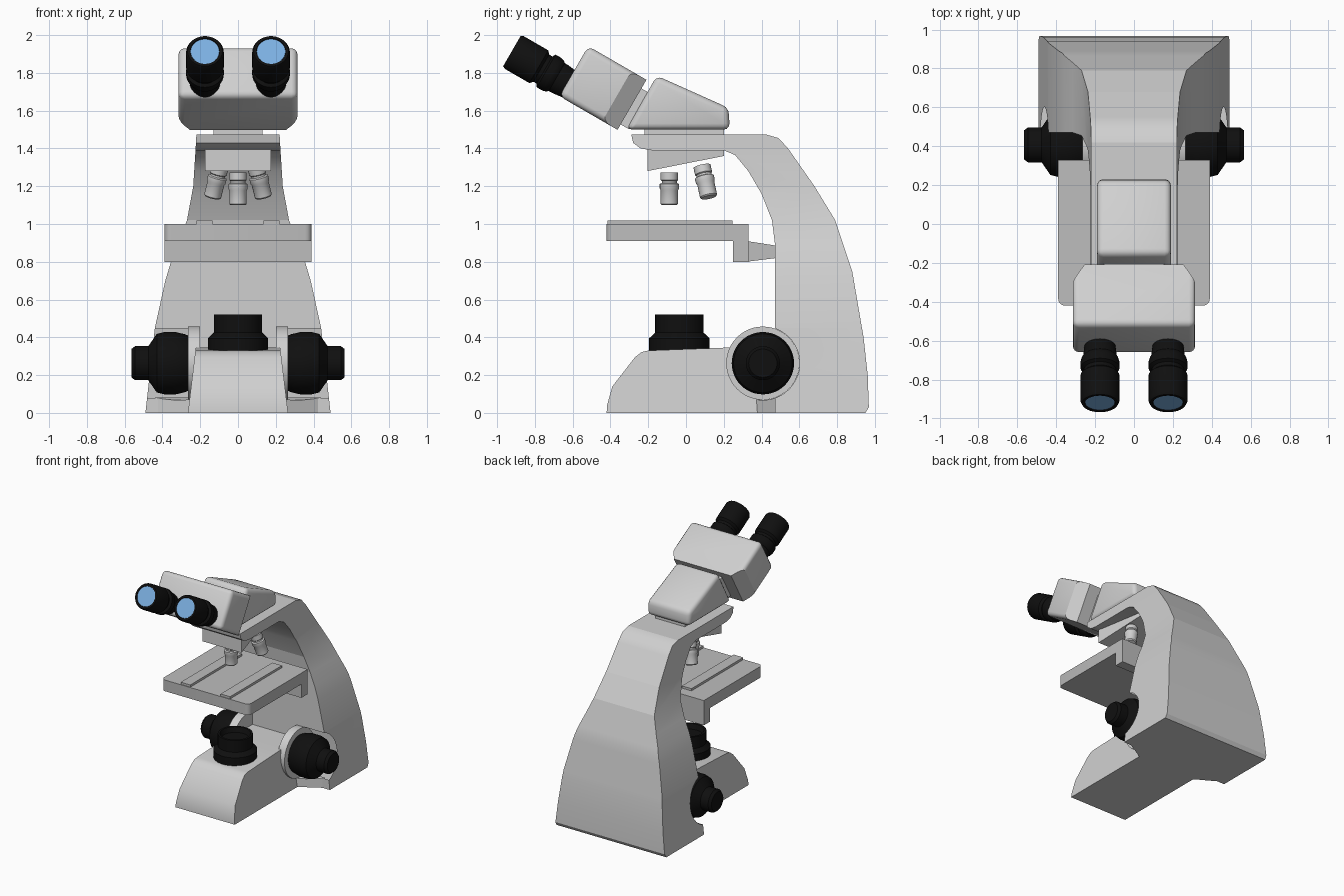
import bpy, bmesh
from math import sin, cos, pi, radians
from mathutils import Vector, Matrix

if "Cube" in bpy.data.objects:
    bpy.data.objects.remove(bpy.data.objects["Cube"])


def material(name, rgb):
    m = bpy.data.materials.new(name)
    m.use_nodes = True
    m.diffuse_color = (*rgb, 1)
    bsdf = next(n for n in m.node_tree.nodes if n.type == 'BSDF_PRINCIPLED')
    bsdf.inputs["Base Color"].default_value = (*rgb, 1)
    return m


BODY = material("light grey body", (0.63, 0.63, 0.63))
STAGE = material("mid grey stage", (0.51, 0.51, 0.51))
BLACK = material("black plastic", (0.005, 0.005, 0.005))
GLASS = material("blue glass", (0.2, 0.43, 0.75))


def finish(name, bm, mat, matrix=Matrix()):
    bmesh.ops.recalc_face_normals(bm, faces=bm.faces)
    mesh = bpy.data.meshes.new(name)
    bm.to_mesh(mesh)
    bm.free()
    mesh.materials.append(mat)
    ob = bpy.data.objects.new(name, mesh)
    ob.matrix_world = matrix
    bpy.context.collection.objects.link(ob)
    smooth(ob)
    return ob


def smooth(ob):
    bpy.ops.object.select_all(action='DESELECT')
    ob.select_set(True)
    bpy.context.view_layer.objects.active = ob
    bpy.ops.object.shade_smooth_by_angle(angle=radians(32))


def prism(points, axis, lo, hi):
    """Extrude a 2D outline along the x, y or z axis."""
    bm = bmesh.new()

    def place(p, h):
        c = list(p)
        c.insert(axis, h)
        return bm.verts.new(c)
    a = [place(p, lo) for p in points]
    b = [place(p, hi) for p in points]
    bm.faces.new(a)
    bm.faces.new(b[::-1])
    for i in range(len(a)):
        j = (i + 1) % len(a)
        bm.faces.new((a[i], b[i], b[j], a[j]))
    bmesh.ops.recalc_face_normals(bm, faces=bm.faces)
    return bm


def bevel(bm, width, segments=3, rule=lambda e: e.calc_face_angle(0) > 0.5):
    edges = [e for e in bm.edges if rule(e)]
    bmesh.ops.bevel(bm, geom=edges, offset=width, segments=segments,
                    profile=0.5, affect='EDGES', clamp_overlap=True)
    return bm


def box(x, y, z):
    return prism([(x[0], y[0]), (x[1], y[0]), (x[1], y[1]), (x[0], y[1])], 2, *z)


def lathe(name, profile, loc, direction, mat, segs=40):
    """Revolve (radius, distance) points about a direction."""
    bm = bmesh.new()
    rings = [[bm.verts.new((r * cos(2 * pi * i / segs), r * sin(2 * pi * i / segs), h))
              for i in range(segs)] for r, h in profile]
    for a, b in zip(rings, rings[1:]):
        for i in range(segs):
            j = (i + 1) % segs
            bm.faces.new((a[i], a[j], b[j], b[i]))
    bm.faces.new(rings[0][::-1])
    bm.faces.new(rings[-1])
    rot = Vector(direction).to_track_quat('Z', 'Y').to_matrix().to_4x4()
    return finish(name, bm, mat, Matrix.Translation(loc) @ rot)


# Arm: side outline, tapered in width by height, rounded along its back
outline = [(0.95, 0), (0.968, 0.03), (0.962, 0.2), (0.94, 0.4), (0.88, 0.75), (0.79, 1.02),
           (0.68, 1.2), (0.54, 1.4), (0.49, 1.455), (0.42, 1.475), (-0.29, 1.475),
           (-0.28, 1.43), (-0.24, 1.4), (-0.18, 1.39), (0.2, 1.39), (0.26, 1.365),
           (0.33, 1.28), (0.4, 1.16), (0.455, 1.02), (0.47, 0.9), (0.47, 0)]
widths = [(0, 0.49), (0.45, 0.44), (0.7, 0.385), (0.8, 0.355), (0.9, 0.315),
          (1.02, 0.27), (1.2, 0.237), (1.39, 0.225), (1.48, 0.22)]


def half_width(z):
    for (z0, w0), (z1, w1) in zip(widths, widths[1:]):
        if z <= z1:
            return w0 + (w1 - w0) * (z - z0) / (z1 - z0)
    return widths[-1][1]


def back_corner(e):
    if len(e.link_faces) != 2:
        return False
    n = sorted((f.normal for f in e.link_faces), key=lambda v: abs(v.x))
    return (abs(n[1].x) > 0.7 and abs(n[0].x) < 0.5
            and n[0].y + n[0].z > 0.3 and max(v.co.y for v in e.verts) > 0.45)


bm = prism(outline, 0, -1, 1)
for z, _ in widths[1:-1]:
    bmesh.ops.bisect_plane(bm, geom=bm.verts[:] + bm.edges[:] + bm.faces[:],
                           plane_co=(0, 0, z), plane_no=(0, 0, 1))
for v in bm.verts:
    v.co.x *= half_width(v.co.z)
bm.normal_update()
bevel(bm, 0.045, 3, back_corner)
arm = finish("arm", bm, BODY)

# Base foot and the flared corners joining it to the arm
foot = [(-0.42, 0), (-0.418, 0.04), (-0.39, 0.14), (-0.27, 0.295), (-0.235, 0.322),
        (-0.2, 0.33), (0.2, 0.345), (0.5, 0.345), (0.5, 0)]
bm = prism(foot, 0, -1, 1)
for v in bm.verts:
    v.co.x *= 0.265 - 0.12 * v.co.z
finish("base", bm, BODY)
flares = [finish("base_flare", prism([(s * 0.2, 0.34), (s * 0.44, 0.48), (s * 0.2, 0.48)],
                                     2, 0, 0.34), BODY) for s in (-1, 1)]

# Round recesses for the focus knobs
HUB_Y, HUB_Z = 0.407, 0.263
for s in (-1, 1):
    cutter = lathe("recess_cutter", [(0.195, 0), (0.195, 0.5)],
                   (s * 0.255, HUB_Y, HUB_Z), (s, 0, 0), BODY, 48)
    cutter.hide_render = True
    for target in [arm] + flares:
        mod = target.modifiers.new("recess", 'BOOLEAN')
        mod.operation, mod.solver, mod.object = 'DIFFERENCE', 'EXACT', cutter
        bpy.context.view_layer.objects.active = target
        bpy.ops.object.modifier_apply(modifier=mod.name)
    bpy.data.objects.remove(cutter)
for ob in [arm] + flares:
    smooth(ob)

# Focus knobs on their hubs
for s, side in ((-1, "right"), (1, "left")):
    lathe(side + "_knob_hub", [(0.194, 0), (0.194, 0.065)],
          (s * 0.2, HUB_Y, HUB_Z), (s, 0, 0), BODY, 48)
    lathe(side + "_focus_knob",
          [(0.13, 0), (0.14, 0.02), (0.153, 0.05), (0.165, 0.1), (0.165, 0.16), (0.155, 0.2),
           (0.09, 0.245), (0.09, 0.315), (0.075, 0.335)],
          (s * 0.23, HUB_Y, HUB_Z), (s, 0, 0), BLACK, 48)

# Illuminator
lathe("illuminator", [(0.16, 0), (0.16, 0.065), (0.128, 0.095), (0.128, 0.19),
                      (0.112, 0.19), (0.1, 0.15)], (0, -0.035, 0.33), (0, 0, 1), BLACK)

# Stage with slide rails, rear flange and bracket
bm = box((-0.39, 0.39), (-0.42, 0.33), (0.91, 1.0))
bevel(bm, 0.035, 4, lambda e: all(v.co.y < 0 for v in e.verts)
      and abs(e.verts[0].co.z - e.verts[1].co.z) > 0.05)
finish("stage", bm, STAGE)
finish("stage_flange", box((-0.39, 0.39), (0.25, 0.33), (0.8, 0.915)), STAGE)
for s, side in ((-1, "right"), (1, "left")):
    finish(side + "_slide_rail", box(sorted((s * 0.135, s * 0.22)), (-0.415, 0.245),
                                     (0.995, 1.018)), STAGE)
finish("stage_bracket", prism([(0.32, 0.91), (0.48, 0.885), (0.48, 0.82), (0.32, 0.8)],
                              0, -0.15, 0.15), STAGE)

# Nosepiece wedge, narrowing to the rear
bm = prism([(-0.205, 1.4), (-0.205, 1.28), (0.2, 1.36), (0.2, 1.4)], 0, -0.175, 0.175)
for v in bm.verts:
    if v.co.y > 0:
        v.co.x *= 0.6
finish("nosepiece", bm, BODY)

# Objectives
barrel = [(0.036, 0), (0.04, 0.015), (0.047, 0.03), (0.047, 0.055), (0.043, 0.06),
          (0.043, 0.07), (0.05, 0.075), (0.05, 0.095), (0.046, 0.1), (0.046, 0.165), (0.04, 0.172)]
objective = [(r, 0.172 - h) for r, h in barrel]
objective = [(0.046, 0), (0.046, 0.04), (0.04, 0.045), (0.04, 0.055), (0.051, 0.06),
             (0.051, 0.085), (0.046, 0.095), (0.046, 0.165), (0.04, 0.172)]
for name, top, tip in (("front_objective", (0, -0.088, 1.272), (0, 0, -1)),
                       ("right_objective", (-0.095, 0.085, 1.305), (-0.25, 0.22, -1)),
                       ("left_objective", (0.095, 0.085, 1.305), (0.25, 0.22, -1))):
    lathe(name, objective, top, tip, BODY, 24)

# Head mount and prism housing
finish("head_mount", box((-0.13, 0.13), (-0.22, 0.2), (1.465, 1.51)), BODY)
side = [(-0.315, 1.5), (-0.155, 1.785), (0.225, 1.615), (0.232, 1.5)]
finish("prism_housing", bevel(prism(side, 0, -0.19, 0.19), 0.032), BODY)

# Binocular head, tilted toward the viewer, with chamfered rear corners
tilt = Matrix.Translation((0, -0.44, 1.72)) @ Matrix.Rotation(radians(-30), 4, 'X')
plan = [(-0.315, -0.178), (0.315, -0.178), (0.315, 0.085), (0.255, 0.178),
        (-0.255, 0.178), (-0.315, 0.085)]
bm = prism(plan, 2, -0.153, 0.153)
bevel(bm, 0.032, 3, lambda e: all(v.co.y < 0.1 for v in e.verts)
      and not all(abs(v.co.y - 0.085) < 0.01 for v in e.verts))
finish("binocular_head", bm, BODY, tilt)
finish("head_connector", box((-0.155, 0.155), (0.15, 0.23), (-0.12, 0.1)), BODY, tilt)

# Eyepieces with glass
eyepiece = [(0.078, -0.01), (0.085, 0.05), (0.085, 0.07), (0.094, 0.08), (0.1, 0.1),
            (0.1, 0.135), (0.083, 0.145), (0.083, 0.165), (0.1, 0.18), (0.1, 0.33),
            (0.092, 0.345), (0.078, 0.345), (0.076, 0.335)]
axis = tilt.to_3x3() @ Vector((0, -1, 0))
for s, side in ((-1, "right"), (1, "left")):
    start = tilt @ Vector((s * 0.175, -0.17, -0.072))
    lathe(side + "_eyepiece", eyepiece, start, axis, BLACK, 32)
    lathe(side + "_lens", [(0.076, 0), (0.076, 0.006)], start + axis * 0.335, axis, GLASS, 32)
